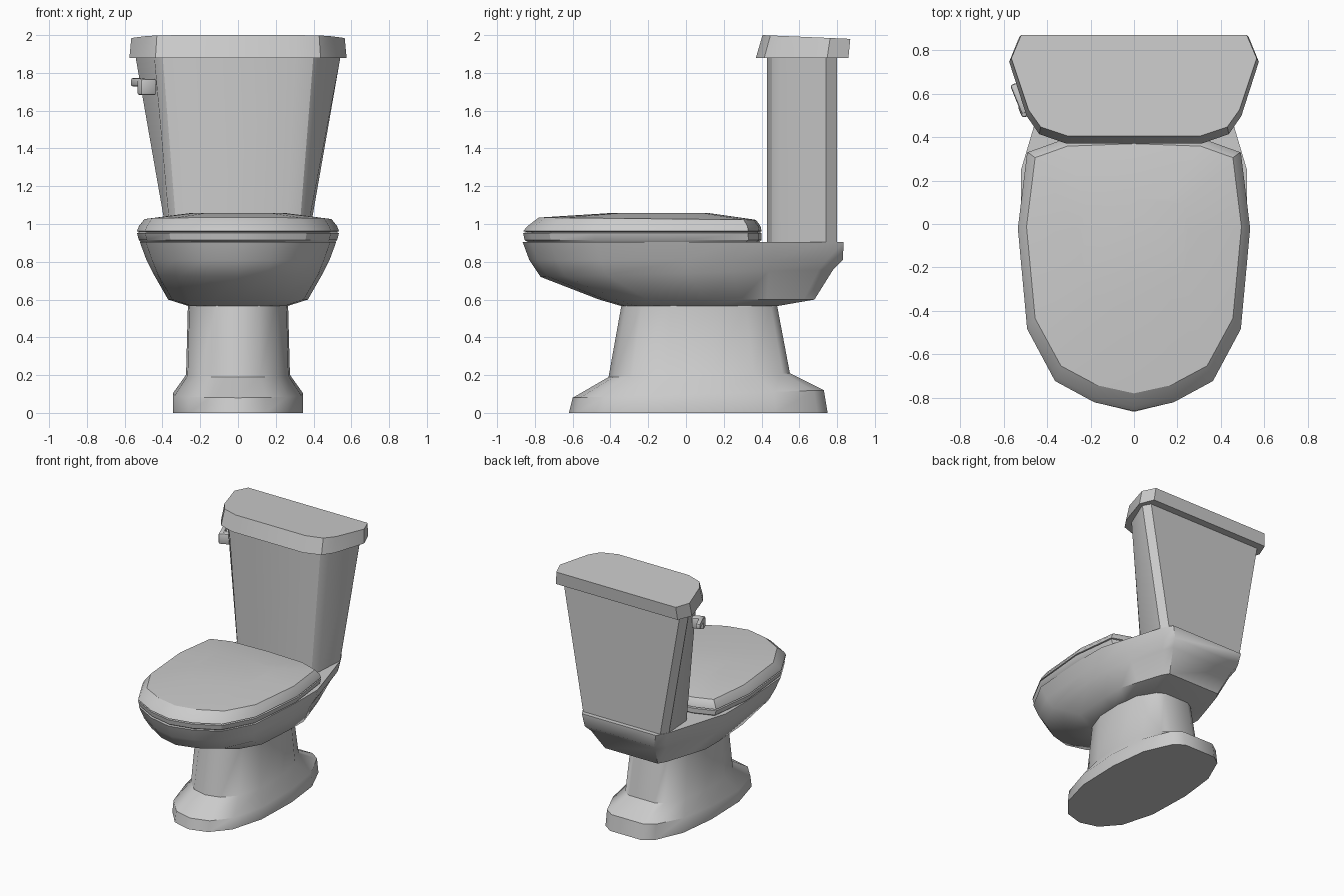
import bpy
import bmesh
import math
from mathutils import Vector

cube = bpy.data.objects.get("Cube")
if cube:
    bpy.data.objects.remove(cube, do_unlink=True)

# One glazed ceramic colour
ceramic = bpy.data.materials.new("grey ceramic")
ceramic.use_nodes = True
COLOUR = (0.6, 0.6, 0.6, 1)
ceramic.diffuse_color = COLOUR
ceramic.node_tree.nodes["Principled BSDF"].inputs["Base Color"].default_value = COLOUR


def finish(name, bm, angle=30):
    bmesh.ops.recalc_face_normals(bm, faces=bm.faces[:])
    mesh = bpy.data.meshes.new(name)
    bm.to_mesh(mesh)
    bm.free()
    mesh.materials.append(ceramic)
    obj = bpy.data.objects.new(name, mesh)
    bpy.context.collection.objects.link(obj)
    bpy.ops.object.select_all(action="DESELECT")
    obj.select_set(True)
    bpy.context.view_layer.objects.active = obj
    bpy.ops.object.shade_smooth_by_angle(angle=math.radians(angle))
    return obj


def ring(shape, width, front, back, z_front, z_back=None):
    """Scale a half outline (x, t from front to back) and mirror it into a closed ring."""
    if z_back is None:
        z_back = z_front
    half = [Vector((x * width, front + t * (back - front),
                    z_front + t * (z_back - z_front))) for x, t in shape]
    mirrored = [Vector((-p.x, p.y, p.z)) for p in reversed(half) if p.x > 1e-5]
    return half + mirrored


def loft(name, rings, angle=30):
    bm = bmesh.new()
    loops = [[bm.verts.new(p) for p in r] for r in rings]
    for a, b in zip(loops, loops[1:]):
        for i in range(len(a)):
            j = (i + 1) % len(a)
            bm.faces.new((a[i], a[j], b[j], b[i]))
    bm.faces.new(loops[0])
    bm.faces.new(loops[-1])
    return finish(name, bm, angle)


# Pedestal with flared foot
FOOT = [(0, 0), (.42, .03), (.76, .13), (.97, .32), (1, .58),
        (.9, .8), (.62, .96), (.4, 1)]
loft("pedestal", [
    ring(FOOT, .345, -.62, .75, 0),
    ring(FOOT, .345, -.6, .73, .08, .12),
    ring(FOOT, .275, -.41, .55, .19, .21),
    ring(FOOT, .265, -.34, .48, .58),
], 45)

# Bowl with a shelf behind it for the tank
BOWL = [(0, 0), (.35, .026), (.69, .085), (.94, .226), (1, .5),
        (1, .656), (.88, .78), (.71, .95), (.62, 1)]
loft("bowl", [
    ring(BOWL, .26, -.34, .48, .565),
    ring(BOWL, .37, -.46, .68, .6),
    ring(BOWL, .45, -.77, .78, .72, .76),
    ring(BOWL, .485, -.83, .83, .81),
    ring(BOWL, .52, -.865, .835, .905),
], 45)

# Seat ring and domed lid
SEAT = [(0, 0), (.34, .032), (.68, .11), (.92, .3), (1, .667),
        (.92, .944), (.62, .99), (0, 1)]
loft("seat", [
    ring(SEAT, .51, -.83, .38, .9),
    ring(SEAT, .525, -.855, .4, .915),
    ring(SEAT, .535, -.862, .4, .952),
    ring(SEAT, .52, -.84, .39, .957),
])
loft("seat_lid", [
    ring(SEAT, .52, -.84, .39, .957),
    ring(SEAT, .535, -.862, .4, .962),
    ring(SEAT, .525, -.84, .395, .988),
    ring(SEAT, .495, -.78, .37, 1.034, 1.022),
    ring(SEAT, .25, -.4, .12, 1.058),
])

# Tapered tank: narrow outline below, wide outline above
TANK_LOW = [(.25, 0), (.32, .07), (.355, .19), (.37, .84), (.335, 1)]
TANK_HIGH = [(.31, 0), (.4, .07), (.445, .19), (.545, .84), (.51, 1)]
loft("tank", [
    ring(TANK_LOW, 1, .43, .8, .9),
    ring(TANK_HIGH, 1, .43, .8, 1.9),
])

# Overhanging tank cover, sloping slightly to the back
COVER = [(.54, 0), (.76, .09), (.86, .26), (1, .77), (.92, 1)]
loft("tank_cover", [
    ring(COVER, .575, .37, .86, 1.88),
    ring(COVER, .565, .405, .87, 2.0, 1.98),
])


# Flush handle: knob on the angled tank corner, lever running back from it
def block(name, start, end, width, height):
    start, end = Vector(start), Vector(end)
    axis = end - start
    bm = bmesh.new()
    bmesh.ops.create_cube(bm, size=1)
    bmesh.ops.scale(bm, vec=(axis.length, width, height), verts=bm.verts)
    bmesh.ops.bevel(bm, geom=bm.edges[:], offset=.012, segments=2,
                    affect="EDGES", profile=.5)
    obj = finish(name, bm, 40)
    obj.location = (start + end) / 2
    obj.rotation_euler.z = math.atan2(axis.y, axis.x)


block("flush_knob", (-.44, .55, 1.725), (-.525, .515, 1.725), .06, .085)
block("flush_lever", (-.5, .51, 1.75), (-.555, .645, 1.75), .035, .045)
